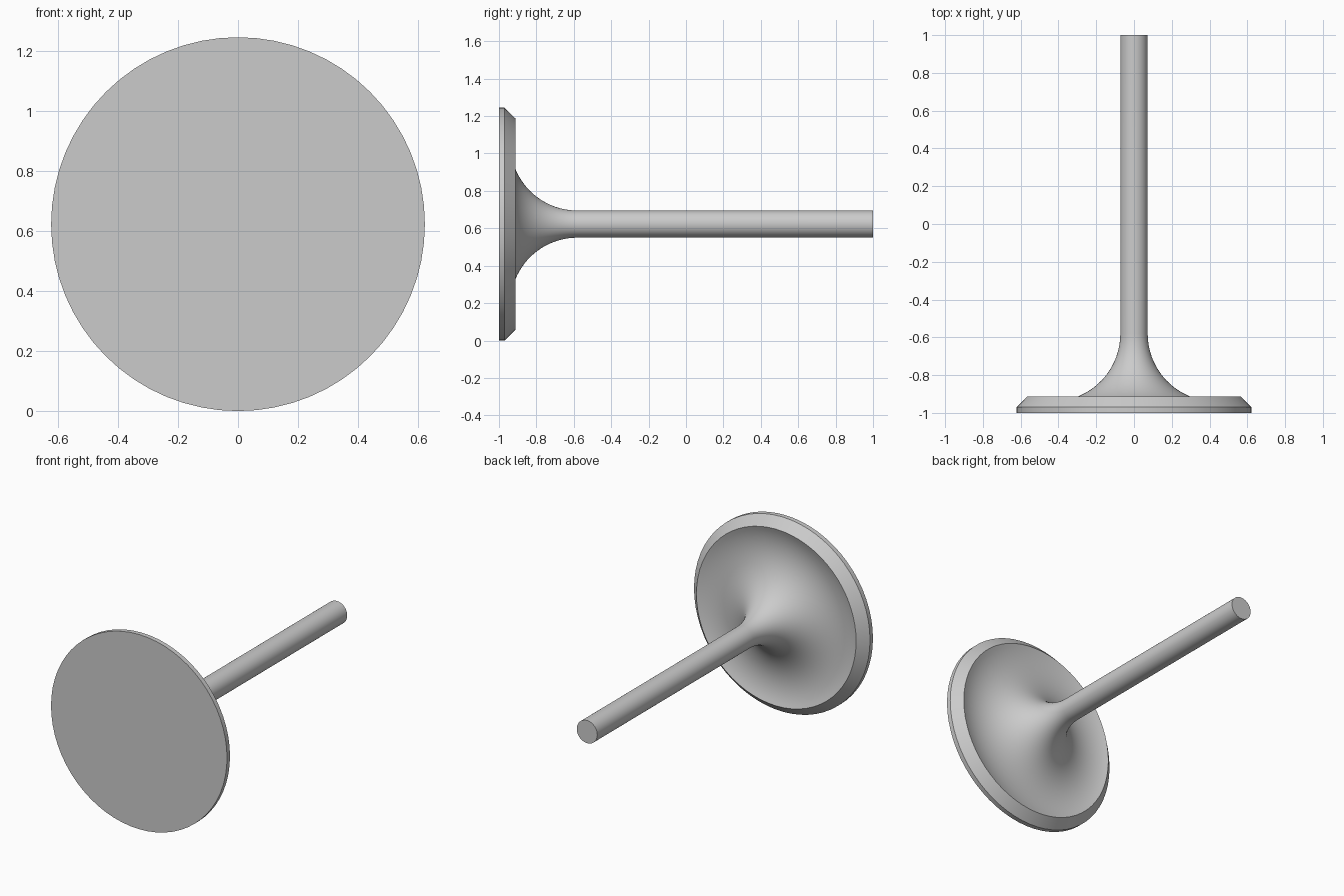
import bpy, bmesh, math
from mathutils import Matrix, Vector

if "Cube" in bpy.data.objects:
    bpy.data.objects.remove(bpy.data.objects["Cube"])

SIDES = 64
RAD = 0.6225          # head radius, also height of the axis
STEM = 0.0725         # stem radius

# Hollow back of the head: one arc from the rim lip to a tangent with the stem
R = 0.3575
CR, CY = STEM + R, -0.581
a0 = math.atan2(-0.912 - CY, 0.565 - CR)
arc = [(CR + R * math.cos(a), CY + R * math.sin(a))
       for a in (a0 + (-math.pi - a0) * i / 28 for i in range(29))]

# Profile as (radius, y): face, rim, seat chamfer, hollow, stem, tip
profile = [(0, -1), (RAD, -1), (RAD, -0.97)] + arc + [(STEM, 1), (0, 1)]

# Spin the profile around the stem axis
bm = bmesh.new()
verts = [bm.verts.new((r, y, RAD)) for r, y in profile]
edges = [bm.edges.new(p) for p in zip(verts, verts[1:])]
bmesh.ops.spin(bm, geom=verts + edges, cent=(0, 0, RAD), axis=(0, 1, 0),
               angle=math.tau, steps=SIDES)
bmesh.ops.remove_doubles(bm, verts=bm.verts, dist=1e-4)
bmesh.ops.recalc_face_normals(bm, faces=bm.faces)
mesh = bpy.data.meshes.new("valve")
bm.to_mesh(mesh)
bm.free()

steel = bpy.data.materials.new("steel_grey")
steel.diffuse_color = (0.6, 0.6, 0.6, 1)
steel.use_nodes = True
steel.node_tree.nodes["Principled BSDF"].inputs["Base Color"].default_value = steel.diffuse_color
mesh.materials.append(steel)

valve = bpy.data.objects.new("valve", mesh)
bpy.context.collection.objects.link(valve)
bpy.context.view_layer.objects.active = valve
valve.select_set(True)
bpy.ops.object.shade_smooth_by_angle(angle=math.radians(25))
